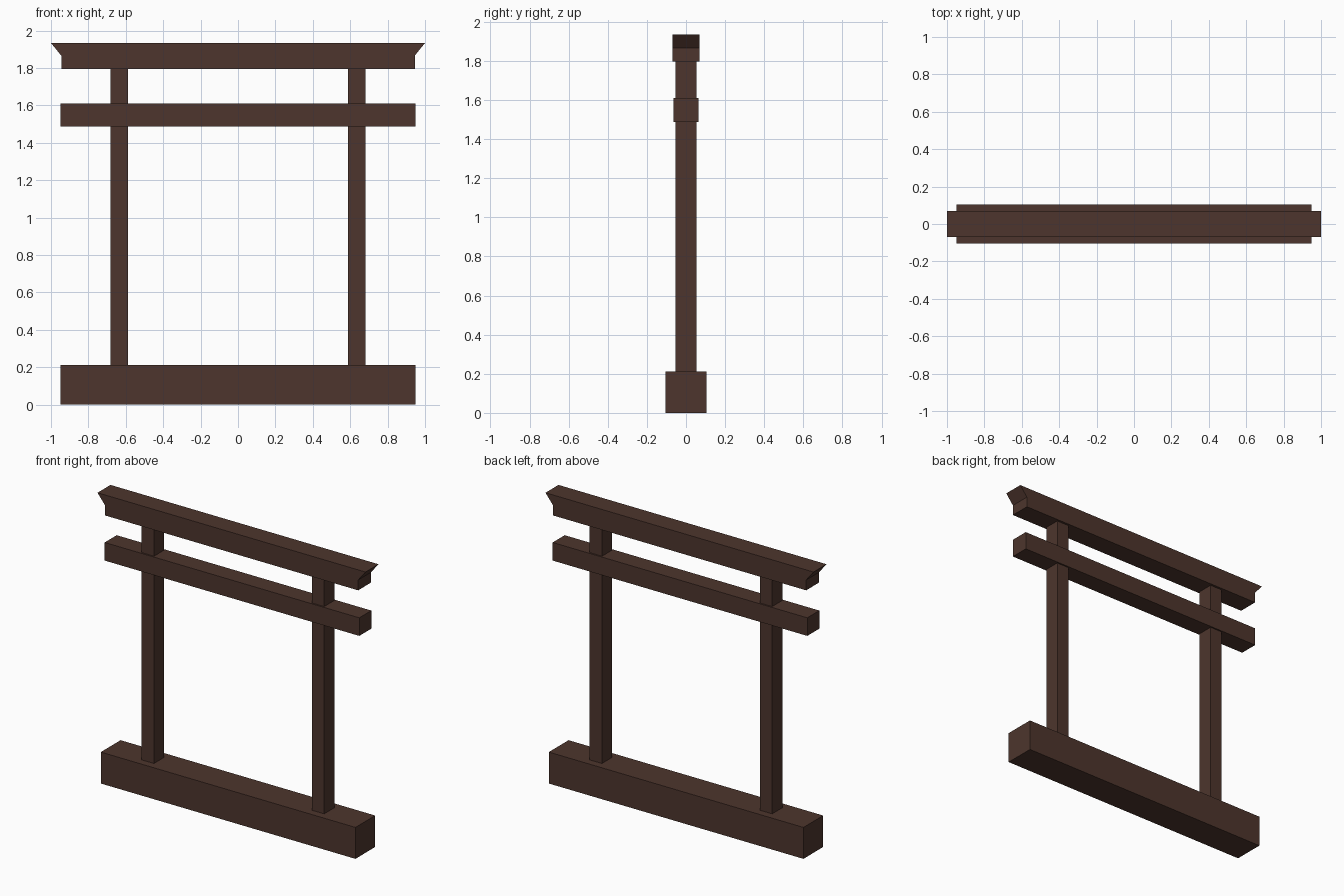
import bpy
import bmesh

if "Cube" in bpy.data.objects:
    bpy.data.objects.remove(bpy.data.objects["Cube"])

wood = bpy.data.materials.new("dark_wood")
wood.diffuse_color = (0.075, 0.036, 0.026, 1)
wood.use_nodes = True
wood.node_tree.nodes["Principled BSDF"].inputs["Base Color"].default_value = wood.diffuse_color


def extrude_profile(name, profile, half_depth):
    """Flat-faced solid from an x-z outline, centred on y = 0."""
    bm = bmesh.new()
    face = bm.faces.new([bm.verts.new((x, -half_depth, z)) for x, z in profile])
    ext = bmesh.ops.extrude_face_region(bm, geom=[face])
    verts = [v for v in ext["geom"] if isinstance(v, bmesh.types.BMVert)]
    bmesh.ops.translate(bm, verts=verts, vec=(0, 2 * half_depth, 0))
    bmesh.ops.recalc_face_normals(bm, faces=bm.faces[:])
    mesh = bpy.data.meshes.new(name)
    bm.to_mesh(mesh)
    bm.free()
    mesh.materials.append(wood)
    obj = bpy.data.objects.new(name, mesh)
    bpy.context.collection.objects.link(obj)
    return obj


def box(name, x0, x1, half_depth, z0, z1):
    return extrude_profile(name, [(x0, z0), (x1, z0), (x1, z1), (x0, z1)], half_depth)


# Ground sill
box("base_beam", -0.95, 0.95, 0.105, 0, 0.212)

# Posts, running up through the tie beam to the lintel
for side, cx in (("left", -0.635), ("right", 0.635)):
    box(side + "_post", cx - 0.046, cx + 0.046, 0.054, 0.212, 1.796)

# Tie beam
box("tie_beam", -0.95, 0.95, 0.064, 1.488, 1.61)

# Top lintel with flared ends
half = [(0.945, 1.796), (0.945, 1.866), (1.0, 1.934)]
extrude_profile("top_lintel", half + [(-x, z) for x, z in reversed(half)], 0.069)
